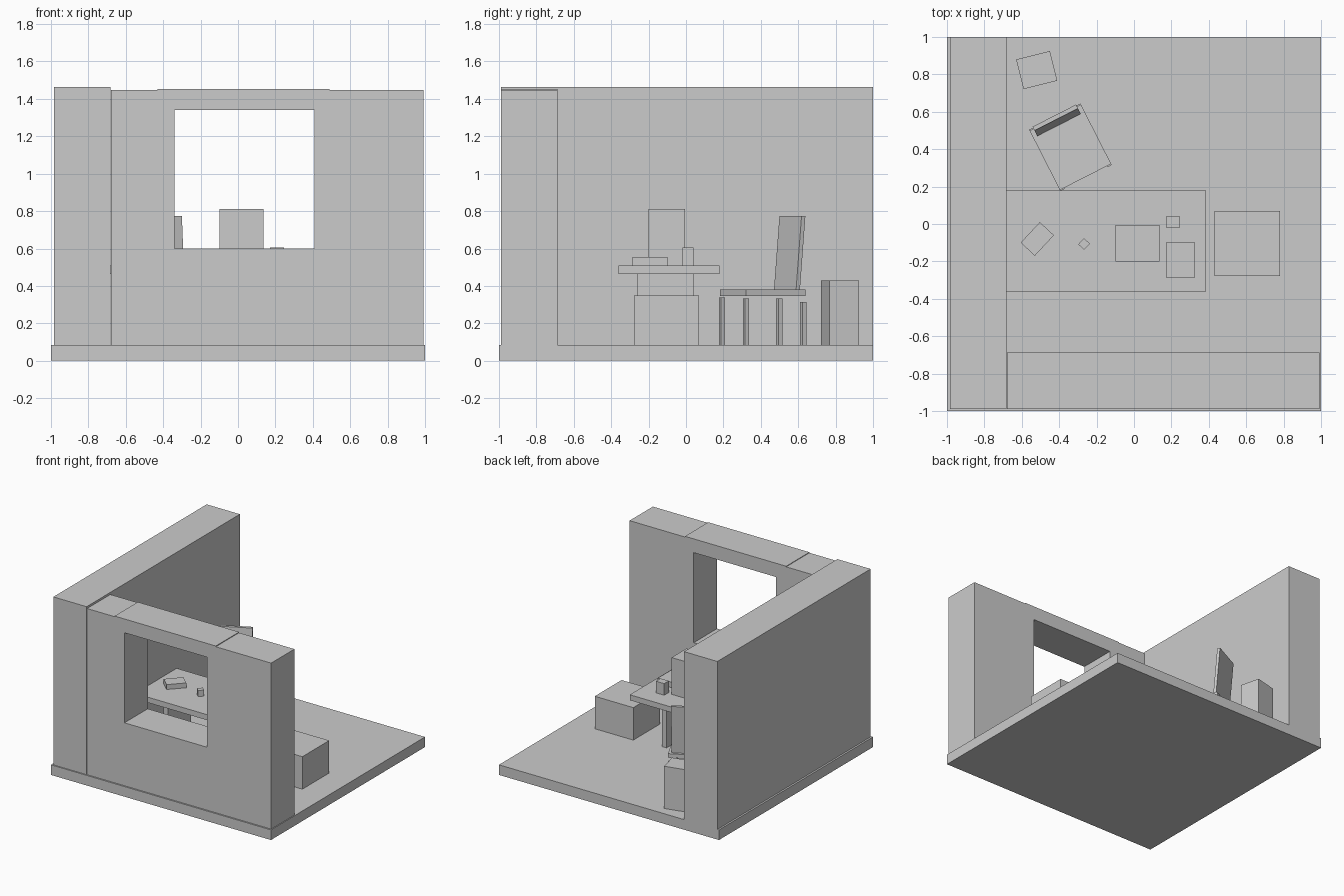
import bpy, bmesh
from math import radians, cos, sin
from mathutils import Matrix, Vector

if "Cube" in bpy.data.objects:
    bpy.data.objects.remove(bpy.data.objects["Cube"])


def extrude_profile(name, pts, direction, matrix=Matrix()):
    """Solid made by sweeping a planar outline along a direction."""
    bm = bmesh.new()
    face = bm.faces.new([bm.verts.new(p) for p in pts])
    geom = bmesh.ops.extrude_face_region(bm, geom=[face])["geom"]
    bmesh.ops.translate(bm, vec=direction,
                        verts=[g for g in geom if isinstance(g, bmesh.types.BMVert)])
    bmesh.ops.transform(bm, matrix=matrix, verts=bm.verts)
    bmesh.ops.recalc_face_normals(bm, faces=bm.faces)
    mesh = bpy.data.meshes.new(name)
    bm.to_mesh(mesh)
    bm.free()
    obj = bpy.data.objects.new(name, mesh)
    bpy.context.collection.objects.link(obj)
    return obj


def box(name, x, y, z, matrix=Matrix()):
    """Box from (min, max) ranges."""
    pts = [(x[0], y[0], z[0]), (x[1], y[0], z[0]), (x[1], y[1], z[0]), (x[0], y[1], z[0])]
    return extrude_profile(name, pts, (0, 0, z[1] - z[0]), matrix)


def turned(x, y, deg):
    return Matrix.Translation((x, y, 0)) @ Matrix.Rotation(radians(deg), 4, 'Z')


def turned_box(name, centre, size, z, deg):
    w, d = size[0] / 2, size[1] / 2
    return box(name, (-w, w), (-d, d), z, turned(*centre, deg))


FLOOR, DESK = 0.083, 0.51

# Room shell
box("floor", (-1, 1), (-1, 1), (0, FLOOR))
box("side_wall", (-0.985, -0.683), (-0.99, 1), (FLOOR, 1.463))

# Front wall with slightly stepped top and a window opening
outline = [(-0.68, FLOOR), (0.993, FLOOR), (0.993, 1.447), (0.49, 1.447),
           (0.49, 1.453), (-0.43, 1.453), (-0.43, 1.448), (-0.68, 1.448)]
wall = extrude_profile("front_wall", [(x, -0.988, z) for x, z in outline], (0, 0.302, 0))
cutter = box("window_cutter", (-0.34, 0.41), (-1.2, -0.5), (0.60, 1.34))
cutter.hide_render = True
cutter.hide_viewport = True
cutter.display_type = 'WIRE'
cut = wall.modifiers.new("window", 'BOOLEAN')
cut.operation = 'DIFFERENCE'
cut.solver = 'EXACT'
cut.object = cutter

# Desk: top and two panel legs
box("desk_top", (-0.69, 0.385), (-0.36, 0.18), (0.465, DESK))
for side, x in (("left", -0.475), ("right", 0.17)):
    box(f"desk_leg_{side}", (x - 0.022, x + 0.022), (-0.26, 0.04), (FLOOR, 0.465))

# Things on the desk
box("monitor_box", (-0.10, 0.135), (-0.20, -0.005), (DESK, 0.812))
box("notepad", (0.17, 0.327), (-0.285, -0.10), (DESK, 0.555))
box("mug", (0.17, 0.245), (-0.02, 0.04), (DESK, 0.605))
turned_box("book", (-0.517, -0.08), (0.15, 0.103), (DESK, 0.55), 47)
turned_box("small_block", (-0.267, -0.107), (0.045, 0.043), (DESK, 0.56), 47)

# Storage cube and rear cabinet
box("storage_cube", (0.43, 0.78), (-0.278, 0.07), (FLOOR, 0.35))
turned_box("rear_cabinet", (-0.52, 0.823), (0.186, 0.163), (FLOOR, 0.43), 14)

# Chair, turned on the floor
chair = turned(-0.34, 0.41, 27)
box("chair_seat", (-0.154, 0.154), (-0.178, 0.178), (0.347, 0.38), chair)
back = [(-0.13, 0.134, 0.378), (-0.13, 0.157, 0.378), (-0.13, 0.190, 0.775), (-0.13, 0.167, 0.775)]
extrude_profile("chair_back", back, (0.26, 0, 0), chair)
tops = {("front", "left"): 0.337, ("front", "right"): 0.332,
        ("rear", "left"): 0.332, ("rear", "right"): 0.315}
for (end, side), top in tops.items():
    u = 0.141 if side == "right" else -0.141
    v = 0.172 if end == "rear" else -0.172
    box(f"chair_leg_{end}_{side}", (u - 0.0125, u + 0.0125), (v - 0.0125, v + 0.0125),
        (FLOOR, top), chair)
